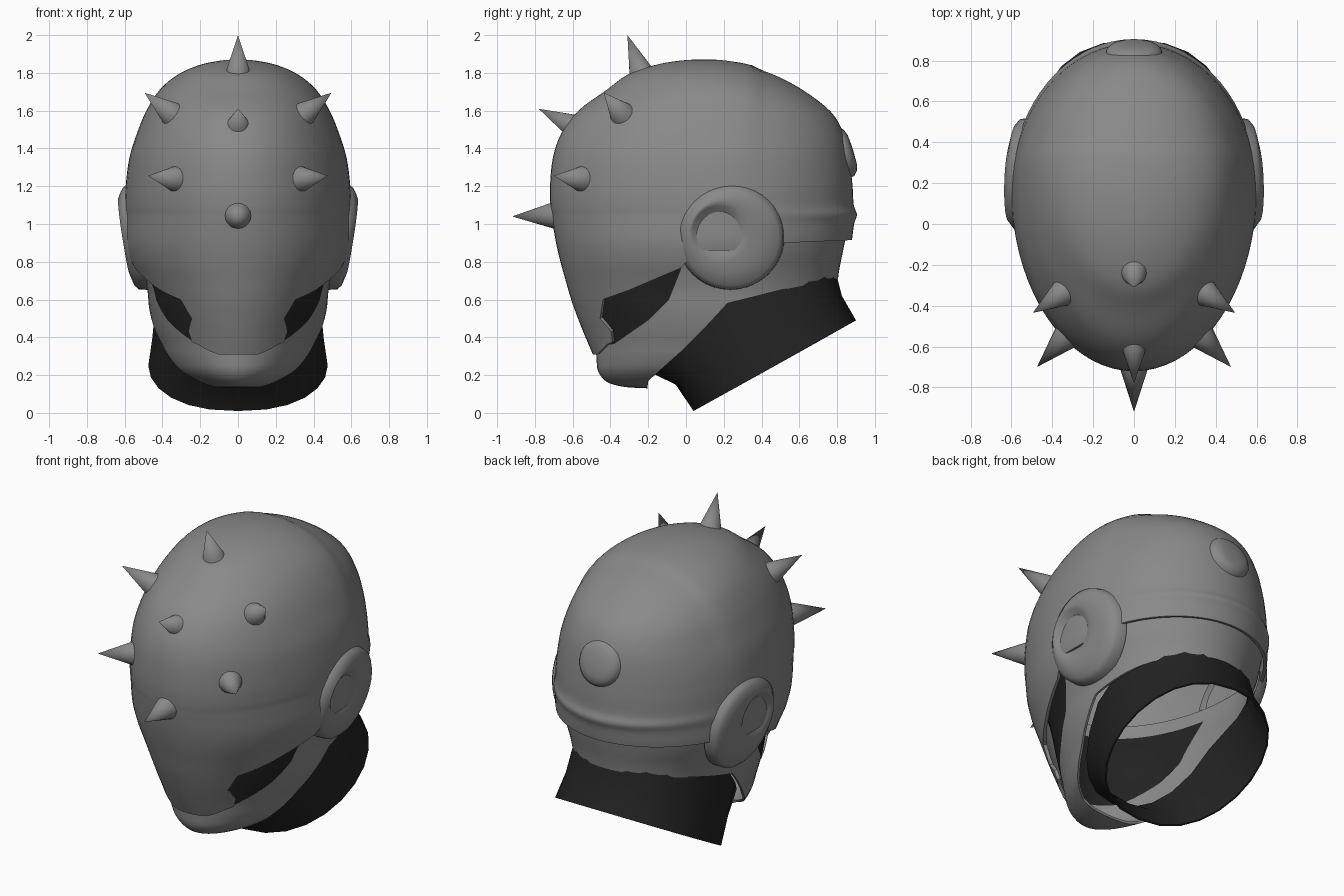
import bpy, bmesh, math
from mathutils import Vector

if "Cube" in bpy.data.objects:
    bpy.data.objects.remove(bpy.data.objects["Cube"])


def material(name, v):
    m = bpy.data.materials.new(name)
    m.diffuse_color = (v, v, v, 1)
    m.use_nodes = True
    m.node_tree.nodes["Principled BSDF"].inputs["Base Color"].default_value = m.diffuse_color
    return m


GREY = material("helmet grey", 0.25)
DARK = material("soft black", 0.016)


def finish(bm, name, mats, thick=0, angle=35):
    me = bpy.data.meshes.new(name)
    bm.to_mesh(me)
    bm.free()
    ob = bpy.data.objects.new(name, me)
    bpy.context.collection.objects.link(ob)
    for m in mats:
        me.materials.append(m)
    bpy.ops.object.select_all(action='DESELECT')
    ob.select_set(True)
    bpy.context.view_layer.objects.active = ob
    if thick:
        s = ob.modifiers.new("thickness", 'SOLIDIFY')
        s.thickness, s.offset = thick, -1
        bpy.ops.object.modifier_apply(modifier=s.name)
    bpy.ops.object.shade_smooth_by_angle(angle=math.radians(angle))
    return ob


def bridge(bm, rings, cap_first=False):
    rows = [[bm.verts.new(p) for p in r] for r in rings]
    n = len(rows[0])
    for a, b in zip(rows, rows[1:]):
        for i in range(n):
            j = (i + 1) % n
            bm.faces.new((a[i], b[i], b[j], a[j]))
    if cap_first:
        bm.faces.new(rows[0])


def smooth_rows(rows, steps):
    # Catmull-Rom interpolation between section rows
    out = []
    for k in range(len(rows) - 1):
        p = [rows[min(max(k + d, 0), len(rows) - 1)] for d in (-1, 0, 1, 2)]
        for s in range(steps):
            t = s / steps
            out.append([0.5 * (2*b + (c-a)*t + (2*a-5*b+4*c-d)*t*t + (3*b-a-3*c+d)*t**3)
                        for a, b, c, d in zip(*p)])
    return out + [rows[-1]]


def head_loft(rows, steps=4, n=72, cap=False):
    # rows: height, front y, back y, half width
    bm = bmesh.new()
    rings = []
    for z, yf, yb, w in smooth_rows(rows, steps):
        yc = yf + 0.55 * (yb - yf)
        ring = []
        for i in range(n):
            a = 2 * math.pi * i / n
            s, c = math.sin(a), math.cos(a)
            ring.append((w * s, yc - c * ((yc - yf) if c > 0 else (yb - yc)), z))
        rings.append(ring)
    bridge(bm, rings, cap)
    return bm


def inside(y, z, poly):
    hit = False
    for (y1, z1), (y2, z2) in zip(poly, poly[1:] + poly[:1]):
        if (z1 > z) != (z2 > z) and y < y1 + (z - z1) * (y2 - y1) / (z2 - z1):
            hit = not hit
    return hit


def score(bm, poly):
    # cut the surface along every side of an outline drawn in the side view
    for (y1, z1), (y2, z2) in zip(poly, poly[1:] + poly[:1]):
        bmesh.ops.bisect_plane(bm, geom=bm.verts[:] + bm.edges[:] + bm.faces[:], dist=1e-4,
                               plane_co=(0, y1, z1), plane_no=(0, z1 - z2, y2 - y1))


def faces_in(bm, poly, want):
    res = []
    for f in bm.faces:
        c = f.calc_center_median()
        if inside(c.y, c.z, poly) == want:
            res.append(f)
    return res


# Outer shell with pointed face plate
shell = head_loft([
    (1.872, .08, .12, .012), (1.864, -.04, .22, .10), (1.84, -.17, .35, .21),
    (1.79, -.31, .49, .32), (1.71, -.42, .635, .415), (1.60, -.57, .775, .485),
    (1.48, -.66, .845, .535), (1.35, -.705, .87, .575), (1.20, -.72, .882, .595),
    (1.10, -.718, .888, .60), (1.05, -.712, .905, .60), (1.0, -.705, .89, .60),
    (.9, -.688, .875, .60), (.8, -.665, .84, .575), (.7, -.637, .81, .53),
    (.6, -.608, .80, .49), (.5, -.572, .80, .46), (.4, -.532, .80, .43),
    (.28, -.48, .80, .41)], cap=True)
outline = [(-1, .31), (-.47, .31), (-.42, .36), (-.39, .375), (-.395, .43), (-.455, .5),
           (-.44, .6), (-.3, .65), (-.03, .765), (.06, .86), (.45, .86), (.52, .9),
           (1, .92), (1, 2.1), (-1, 2.1)]
score(shell, outline)
bmesh.ops.delete(shell, geom=faces_in(shell, outline, False), context='FACES')
for v in shell.verts:   # rear skull panel sits slightly lower than the front
    t = min(max((v.co.y - .36) / .04, 0), 1) * min(max((v.co.z - 1.2) / .3, 0), 1)
    v.co -= (v.co - Vector((0, .1, 1.1))).normalized() * .01 * t
finish(shell, "helmet_shell", [GREY], thick=.02)

# Jaw guard and neck band, with dark eye panels
jaw = head_loft([
    (.95, -.60, .85, .56), (.85, -.58, .83, .54), (.75, -.55, .81, .505),
    (.65, -.53, .80, .48), (.55, -.51, .80, .47), (.45, -.49, .80, .45),
    (.36, -.478, .80, .42), (.29, -.474, .80, .395), (.22, -.465, .80, .35),
    (.165, -.42, .80, .27), (.138, -.33, .70, .19), (.13, -.2, .6, .11)])
keep = [(-1, 0), (-.22, 0), (-.2, .17), (-.02, .33), (.1, .45), (.22, .58),
        (.5, .65), (1, .75), (1, 1.1), (-1, 1.1)]
eye = [(-.8, .86), (.0, .86), (-.03, .75), (-.09, .6), (-.2, .49), (-.38, .365), (-.8, .30)]
score(jaw, keep)
score(jaw, eye)
bmesh.ops.delete(jaw, geom=faces_in(jaw, keep, False), context='FACES')
for f in faces_in(jaw, eye, True):
    f.material_index = 1
finish(jaw, "jaw_and_eyes", [GREY, DARK], thick=.015)


# Neck collar following the lower edge of the jaw
def edge_z(y):
    pts = keep[2:8]
    for (y1, z1), (y2, z2) in zip(pts, pts[1:]):
        if y <= y2:
            return z1 + (z2 - z1) * (y - y1) / (y2 - y1)
    return .73


bm = bmesh.new()
top, mid, low = [], [], []
for i in range(24):
    a = 2 * math.pi * i / 24
    s, c = math.sin(a), math.cos(a)
    x = math.copysign(abs(s) ** .85, s)
    y = .305 - .49 * c
    top.append((.43 * x, y, edge_z(y) + .03))
    y = .385 - .44 * c
    mid.append((.455 * x, y, .385 - .235 * c))
    low.append((.475 * x, .47 - .43 * c, .25 - .24 * c))
bridge(bm, [top, mid, low])
finish(bm, "neck_collar", [DARK], thick=.01)


def disc(name, center, normal, profile, shift=(0, 0)):
    # turned disc: radius, height, and how far the ring follows the shifted centre
    bm = bmesh.new()
    q = Vector(normal).to_track_quat('Z', 'Y')
    rings = []
    for r, h, k in profile:
        rings.append([q @ Vector((r * math.cos(2 * math.pi * i / 40),
                                  r * math.sin(2 * math.pi * i / 40), h)) +
                      Vector(center) + Vector((0, shift[0], shift[1])) * k for i in range(40)])
    bridge(bm, rings, True)
    finish(bm, name, [GREY], angle=50)


# Ear discs with a shallow dish, and the rear disc
for side, label in ((1, "right"), (-1, "left")):
    disc("ear_disc_" + label, (side * .595, .24, .92), (side, .04, -.15),
         [(.02, -.025, 1), (.07, -.022, 1), (.105, -.008, 1), (.135, .012, 1), (.16, .015, .8),
          (.20, .01, .4), (.25, -.01, 0), (.275, -.03, 0), (.285, -.09, 0)], (-.07, .045))
disc("rear_disc", (0, .855, 1.385), (0, .95, .3),
     [(.02, .03, 0), (.08, .027, 0), (.115, .015, 0), (.135, -.005, 0), (.145, -.06, 0)])


# Spikes on the forehead
def spike(name, base, tip):
    base, tip = Vector(base), Vector(tip)
    d = tip - base
    base -= d * .15
    d = tip - base
    q = d.to_track_quat('Z', 'Y')
    bm = bmesh.new()
    bmesh.ops.create_cone(bm, cap_ends=True, segments=20, radius1=.072, radius2=0, depth=d.length)
    for v in bm.verts:
        v.co = q @ v.co + (base + tip) / 2
    finish(bm, name, [GREY])


spike("spike_top", (0, -.24, 1.81), (0, -.31, 2.0))
spike("spike_middle", (0, -.60, 1.52), (0, -.78, 1.61))
spike("spike_low", (0, -.725, 1.045), (0, -.92, 1.04))
for s, label in ((1, "right"), (-1, "left")):
    spike("spike_upper_" + label, (s * .36, -.345, 1.59), (s * .495, -.435, 1.695))
    spike("spike_lower_" + label, (s * .345, -.565, 1.24), (s * .475, -.70, 1.255))
